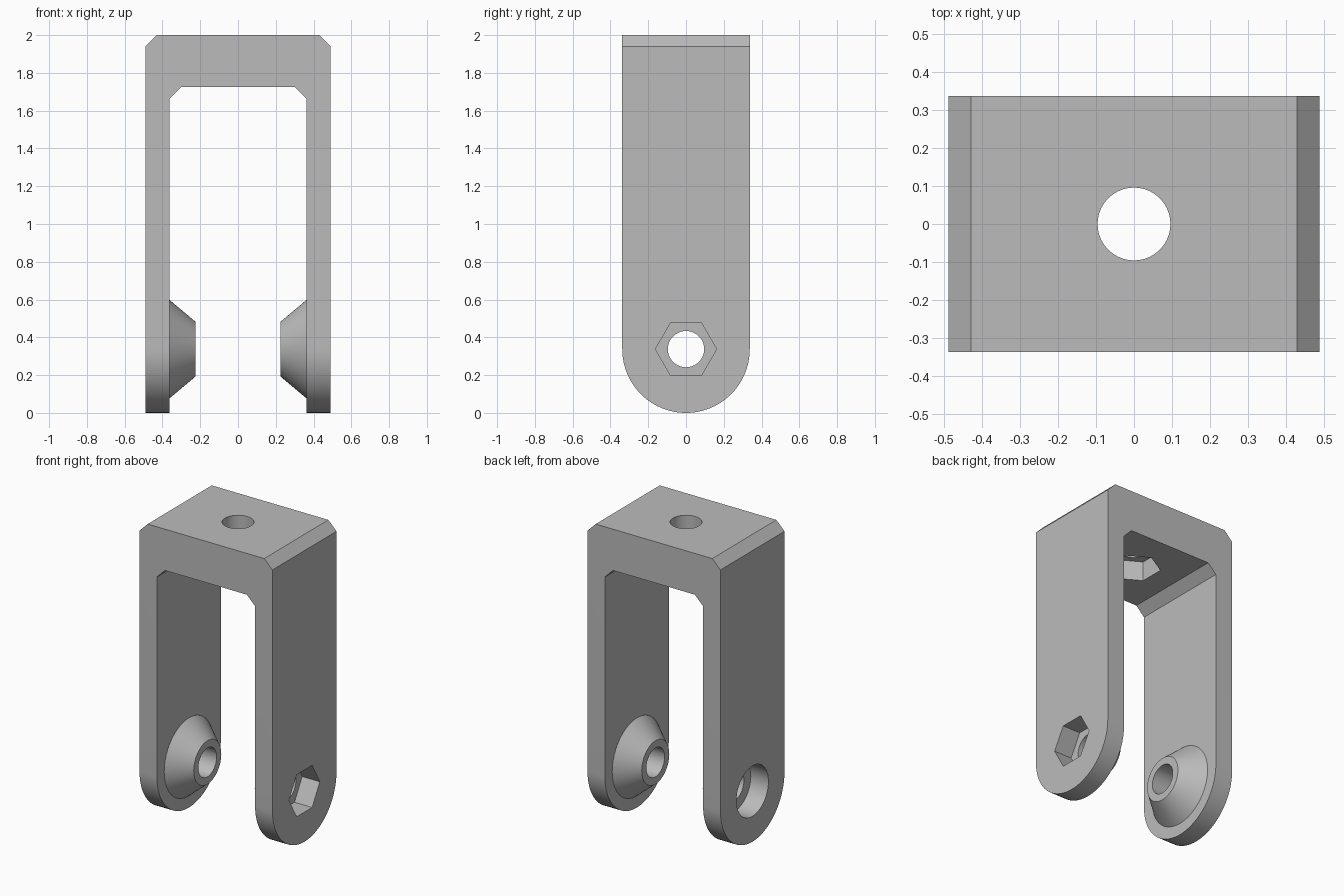
import bpy, bmesh
from math import sin, cos, pi
from mathutils import Vector

cube = bpy.data.objects.get("Cube")
if cube:
    bpy.data.objects.remove(cube, do_unlink=True)

# Main sizes
W, D = 0.49, 0.3375            # half width and half depth
INNER, ROOF = 0.362, 1.725     # inside of the legs and underside of the bridge
CH = 0.06                      # chamfer
AXLE = D                       # height of the axle holes
HOLE, NUT, POCKET = 0.096, 0.162, 0.13

grey = bpy.data.materials.new("plain grey")
grey.use_nodes = True
grey.diffuse_color = (0.5, 0.5, 0.5, 1)
grey.node_tree.nodes["Principled BSDF"].inputs["Base Color"].default_value = (0.5, 0.5, 0.5, 1)


def finish(name, bm):
    bmesh.ops.recalc_face_normals(bm, faces=bm.faces)
    mesh = bpy.data.meshes.new(name)
    bm.to_mesh(mesh)
    bm.free()
    obj = bpy.data.objects.new(name, mesh)
    bpy.context.collection.objects.link(obj)
    mesh.materials.append(grey)
    return obj


def prism(name, points, direction):
    """Extrude a flat outline along a vector."""
    bm = bmesh.new()
    face = bm.faces.new([bm.verts.new(p) for p in points])
    ext = bmesh.ops.extrude_face_region(bm, geom=[face])
    moved = [v for v in ext["geom"] if isinstance(v, bmesh.types.BMVert)]
    bmesh.ops.translate(bm, verts=moved, vec=Vector(direction))
    return finish(name, bm)


def lathe(name, rings, sides=64, axis="X"):
    """Solid of (position, radius) rings around the axle or the vertical axis."""
    bm = bmesh.new()
    loops = []
    for t, r in rings:
        loop = []
        for i in range(sides):
            a, b = r * cos(2 * pi * i / sides), r * sin(2 * pi * i / sides)
            loop.append(bm.verts.new((t, a, AXLE + b) if axis == "X" else (b, a, t)))
        loops.append(loop)
    for lo, hi in zip(loops, loops[1:]):
        for i in range(sides):
            j = (i + 1) % sides
            bm.faces.new((lo[i], lo[j], hi[j], hi[i]))
    bm.faces.new(loops[0])
    bm.faces.new(loops[-1])
    return finish(name, bm)


def combine(target, tool, operation):
    """Apply one boolean and discard the tool."""
    mod = target.modifiers.new(operation.lower(), "BOOLEAN")
    mod.operation, mod.object, mod.solver = operation, tool, "EXACT"
    bpy.context.view_layer.objects.active = target
    bpy.ops.object.modifier_apply(modifier=mod.name)
    bpy.data.objects.remove(tool, do_unlink=True)


# Fork: chamfered arch profile, extruded from front to back
half = [(W - CH, 2), (W, 2 - CH), (W, 0), (INNER, 0), (INNER, ROOF - CH), (INNER - CH, ROOF)]
outline = half + [(-x, z) for x, z in reversed(half)]
fork = prism("fork_bracket", [(x, -D, z) for x, z in outline], (0, 2 * D, 0))

# Round the leg ends
arc = [(-1, -D * cos(pi * i / 48), AXLE - D * sin(pi * i / 48)) for i in range(49)]
combine(fork, prism("leg_rounder", arc + [(-1, D, 3), (-1, -D, 3)], (2, 0, 0)), "INTERSECT")

# Conical bosses on the inside of each leg
for s in (1, -1):
    boss = lathe("boss", [(s * (INNER + 0.05), 0.26), (s * INNER, 0.26), (s * 0.225, 0.145)])
    combine(fork, boss, "UNION")

# Axle hole, hex nut pocket on the left leg, round bolt head pocket on the right leg
combine(fork, lathe("axle_hole", [(-1, HOLE), (1, HOLE)]), "DIFFERENCE")
combine(fork, lathe("axle_nut_pocket", [(W - POCKET, NUT), (1, NUT)], 6), "DIFFERENCE")
combine(fork, lathe("bolt_head_pocket", [(-1, 0.168), (POCKET - W, 0.168)]), "DIFFERENCE")

# Bridge hole with a hex nut pocket underneath
combine(fork, lathe("bridge_hole", [(1.5, HOLE), (2.2, HOLE)], axis="Z"), "DIFFERENCE")
combine(fork, lathe("bridge_nut_pocket", [(1.5, NUT), (ROOF + POCKET, NUT)], 6, "Z"), "DIFFERENCE")

# Smooth the round surfaces, keep the edges sharp
bpy.ops.object.select_all(action="DESELECT")
fork.select_set(True)
bpy.context.view_layer.objects.active = fork
bpy.ops.object.shade_smooth_by_angle(angle=pi / 9)
